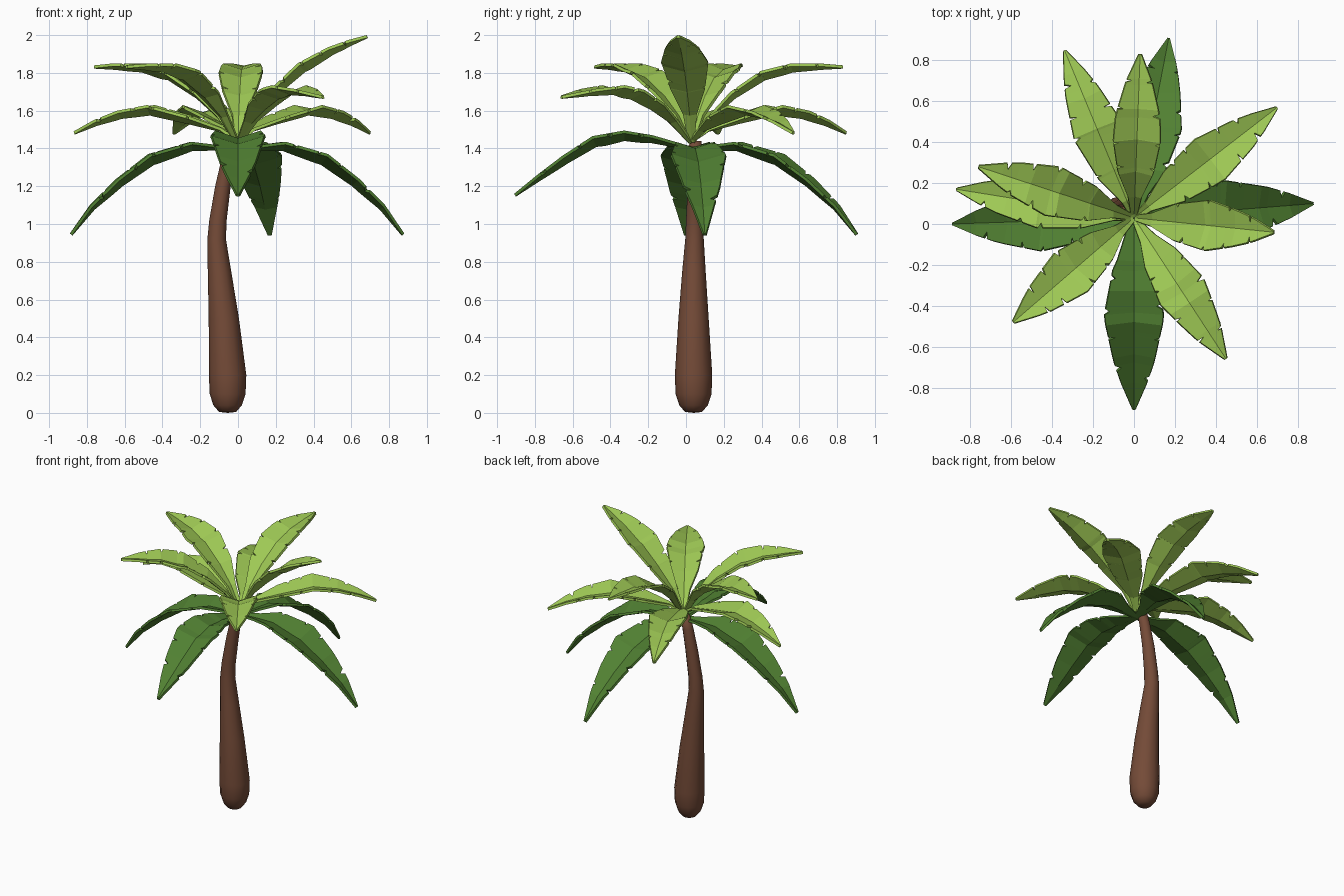
import bpy, bmesh, math, random
from mathutils import Vector

if "Cube" in bpy.data.objects:
    bpy.data.objects.remove(bpy.data.objects["Cube"])

random.seed(4)


def material(name, rgb):
    m = bpy.data.materials.new(name)
    m.diffuse_color = (*rgb, 1)
    m.use_nodes = True
    m.node_tree.nodes["Principled BSDF"].inputs["Base Color"].default_value = m.diffuse_color
    return m


LIGHT = material("light green", (0.345, 0.585, 0.09))
DARK = material("dark green", (0.082, 0.218, 0.032))
BARK = material("bark brown", (0.175, 0.07, 0.039))


def interp(table, t):
    for (t0, v0), (t1, v1) in zip(table, table[1:]):
        if t <= t1:
            return v0 + (v1 - v0) * (t - t0) / (t1 - t0)
    return table[-1][1]


def make_object(name, bm, mat):
    me = bpy.data.meshes.new(name)
    bm.to_mesh(me)
    bm.free()
    me.materials.append(mat)
    ob = bpy.data.objects.new(name, me)
    bpy.context.collection.objects.link(ob)
    return ob


# Trunk: rings swept along a bent path (x, y, z, radius)
path = [(-.055, .04, .005, .045), (-.055, .04, .04, .075), (-.055, .04, .10, .095),
        (-.055, .04, .20, .099), (-.075, .04, .50, .080), (-.098, .042, .75, .062),
        (-.113, .045, .92, .049), (-.106, .046, 1.02, .046), (-.08, .05, 1.2, .041),
        (-.05, .05, 1.35, .036), (-.025, .05, 1.44, .032)]
SIDES = 12
bm = bmesh.new()
rings = [[bm.verts.new((x + r * math.cos(a), y + r * math.sin(a), z))
          for a in (2 * math.pi * i / SIDES for i in range(SIDES))] for x, y, z, r in path]
for lo, hi in zip(rings, rings[1:]):
    for i in range(SIDES):
        j = (i + 1) % SIDES
        bm.faces.new((lo[i], lo[j], hi[j], hi[i]))
tip = bm.verts.new((-.055, .04, 0))
for i in range(SIDES):
    bm.faces.new((tip, rings[0][(i + 1) % SIDES], rings[0][i]))
bm.faces.new(rings[-1])
for f in bm.faces:
    f.smooth = True
make_object("trunk", bm, BARK)

# Side profiles of the fronds: (fraction along the frond, height)
DROOP = [(0, 1.41), (.14, 1.42), (.28, 1.435), (.53, 1.37), (.72, 1.24), (.88, 1.10), (1, .95)]
FRONT = [(0, 1.41), (.22, 1.47), (.38, 1.495), (.56, 1.465), (.73, 1.36), (.87, 1.26), (1, 1.16)]
LOW = [(0, 1.45), (.1, 1.51), (.28, 1.57), (.53, 1.63), (.72, 1.60), (.87, 1.55), (1, 1.49)]
MID = [(0, 1.44), (.14, 1.555), (.28, 1.64), (.45, 1.71), (.6, 1.735), (.8, 1.715), (1, 1.68)]
HIGH = [(0, 1.44), (.12, 1.58), (.26, 1.70), (.46, 1.81), (.66, 1.85), (.85, 1.85), (1, 1.84)]
TOP = [(0, 1.44), (.12, 1.59), (.29, 1.73), (.48, 1.85), (.71, 1.935), (.87, 1.975), (1, 2.0)]
WIDTH = [(0, .1), (.1, .2), (.27, .7), (.52, 1), (.76, .66), (.9, .34), (1, .04)]
BASE = Vector((0, .03, 0))


def frond(name, tx, ty, profile, half, mat):
    """V-folded pointed leaf with small notches torn in both edges."""
    along = Vector((tx, ty, 0)) - BASE
    length = along.length
    d = along.normalized()
    side = Vector((-d.y, d.x, 0))
    stations = {t: [0, 0] for t, _ in profile}
    for s in (0, 1):
        for k in range(4):
            t = .32 + .16 * k + random.uniform(-.04, .04)
            stations.setdefault(t - .014, [0, 0])
            stations.setdefault(t + .014, [0, 0])
            stations.setdefault(t, [0, 0])[s] = random.uniform(.015, .035)
    bm = bmesh.new()
    rows = []
    for t in sorted(stations):
        z = interp(profile, t)
        a, b = max(t - .08, 0), min(t + .08, 1)
        slope = Vector(((b - a) * length, interp(profile, b) - interp(profile, a))).normalized()
        up = -d * slope.y + Vector((0, 0, slope.x))
        w = interp(WIDTH, t) * half
        rim = BASE + d * (t * length) + Vector((0, 0, z))
        mid = rim - up * (.33 * w)
        row = [mid]
        for s, sign in ((0, 1), (1, -1)):
            k = max(w - stations[t][s], .3 * w) / w
            row.append(mid + (rim + side * sign * w - mid) * k)
        rows.append([bm.verts.new(p) for p in row])
    for p, q in zip(rows, rows[1:]):
        bm.faces.new((p[0], q[0], q[1], p[1]))
        bm.faces.new((p[2], q[2], q[0], p[0]))
    ob = make_object(name, bm, mat)
    mod = ob.modifiers.new("thickness", "SOLIDIFY")
    mod.thickness = .016
    mod.offset = -1


# Drooping dark fronds
for i, (x, y, prof) in enumerate([(.88, .10, DROOP), (-.89, 0, DROOP),
                                  (.17, .91, DROOP), (0, -.91, FRONT)]):
    frond(f"lower_frond_{i + 1}", x, y, prof, .145, DARK)

# Light fronds of the crown
for i, (x, y, prof) in enumerate([(.70, .57, LOW), (-.34, .85, LOW), (-.87, .17, LOW),
                                  (.03, .83, HIGH), (-.76, .28, HIGH), (-.59, -.48, HIGH),
                                  (.45, -.66, MID), (.68, -.04, TOP)]):
    frond(f"upper_frond_{i + 1}", x, y, prof, .122, LIGHT)
